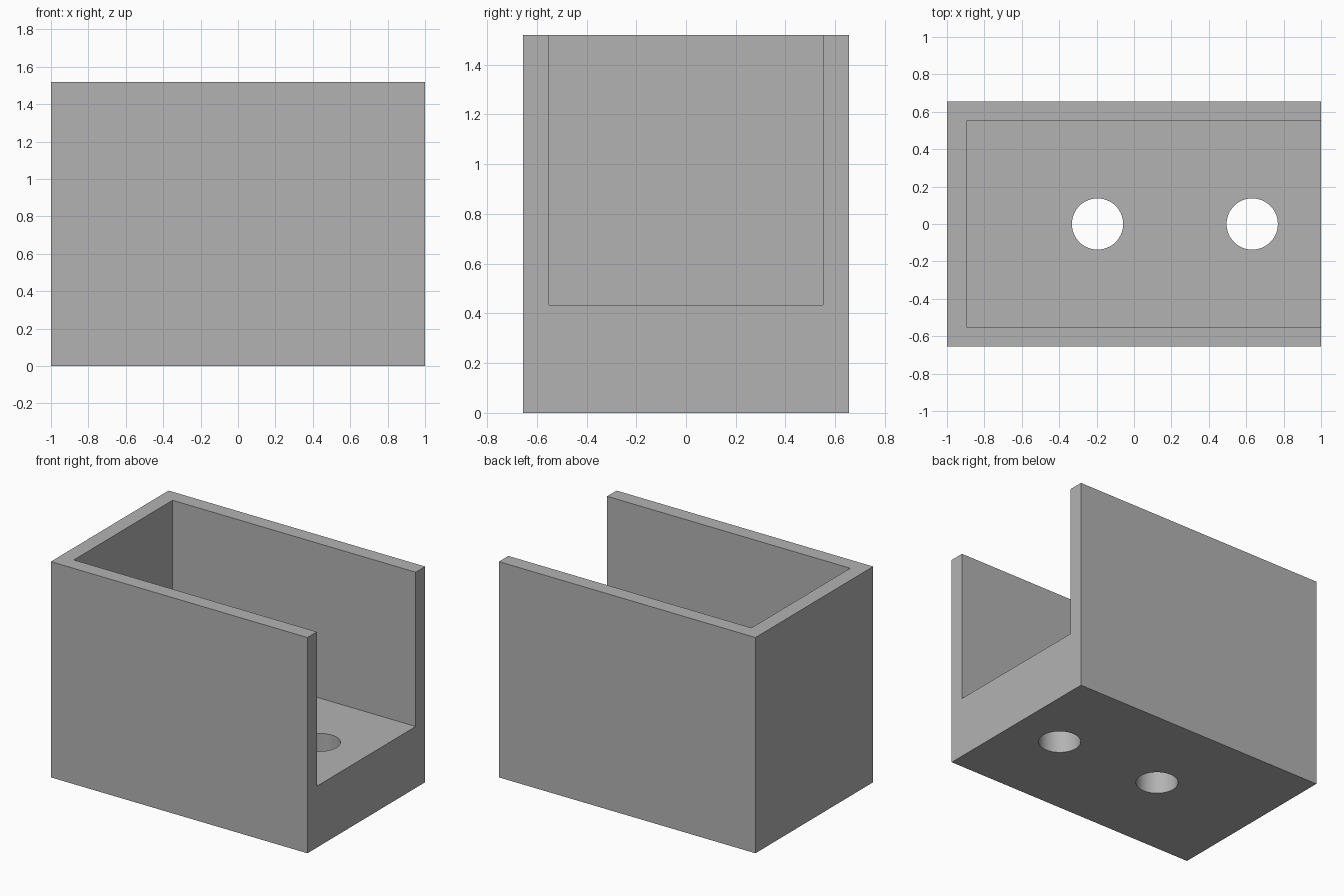
import bpy
import math

default = bpy.data.objects.get("Cube")
if default:
    bpy.data.objects.remove(default, do_unlink=True)

LENGTH, WIDTH, HEIGHT = 2.0, 1.31, 1.52
WALL, FLOOR = 0.105, 0.433
HOLE_RADIUS, HOLE_CENTRES = 0.137, (-0.195, 0.632)

grey = bpy.data.materials.new("plain grey")
grey.use_nodes = True
colour = (0.45, 0.45, 0.45, 1)
grey.diffuse_color = colour
grey.node_tree.nodes["Principled BSDF"].inputs["Base Color"].default_value = colour


def box(name, low, high):
    """Axis-aligned box between two corners."""
    centre = [(a + b) / 2 for a, b in zip(low, high)]
    bpy.ops.mesh.primitive_cube_add(size=1, location=centre)
    obj = bpy.context.object
    obj.name = name
    obj.scale = [b - a for a, b in zip(low, high)]
    bpy.ops.object.transform_apply(location=True, rotation=False, scale=True)
    obj.data.materials.append(grey)
    return obj


def cut(target, cutter):
    """Subtract the cutter, then discard it."""
    cutter.hide_render = True
    mod = target.modifiers.new("cut", "BOOLEAN")
    mod.operation = "DIFFERENCE"
    mod.solver = "EXACT"
    mod.object = cutter
    bpy.context.view_layer.objects.active = target
    bpy.ops.object.modifier_apply(modifier=mod.name)
    bpy.data.objects.remove(cutter, do_unlink=True)


# Solid block
half_x, half_y = LENGTH / 2, WIDTH / 2
bracket = box("open_bracket", (-half_x, -half_y, 0), (half_x, half_y, HEIGHT))

# Channel open at the top and at the left end
inner_y = half_y - WALL
cut(bracket, box("channel_cutter", (-half_x + WALL, -inner_y, FLOOR),
                 (half_x + 0.2, inner_y, HEIGHT + 0.2)))

# Round mounting holes through the floor
for x in HOLE_CENTRES:
    bpy.ops.mesh.primitive_cylinder_add(vertices=64, radius=HOLE_RADIUS,
                                        depth=FLOOR * 2, location=(x, 0, FLOOR / 2))
    drill = bpy.context.object
    drill.name = "hole_cutter"
    drill.data.materials.append(grey)
    cut(bracket, drill)

# Smooth hole walls, sharp edges elsewhere
bpy.ops.object.select_all(action="DESELECT")
bracket.select_set(True)
bpy.context.view_layer.objects.active = bracket
bpy.ops.object.shade_smooth_by_angle(angle=math.radians(30))
